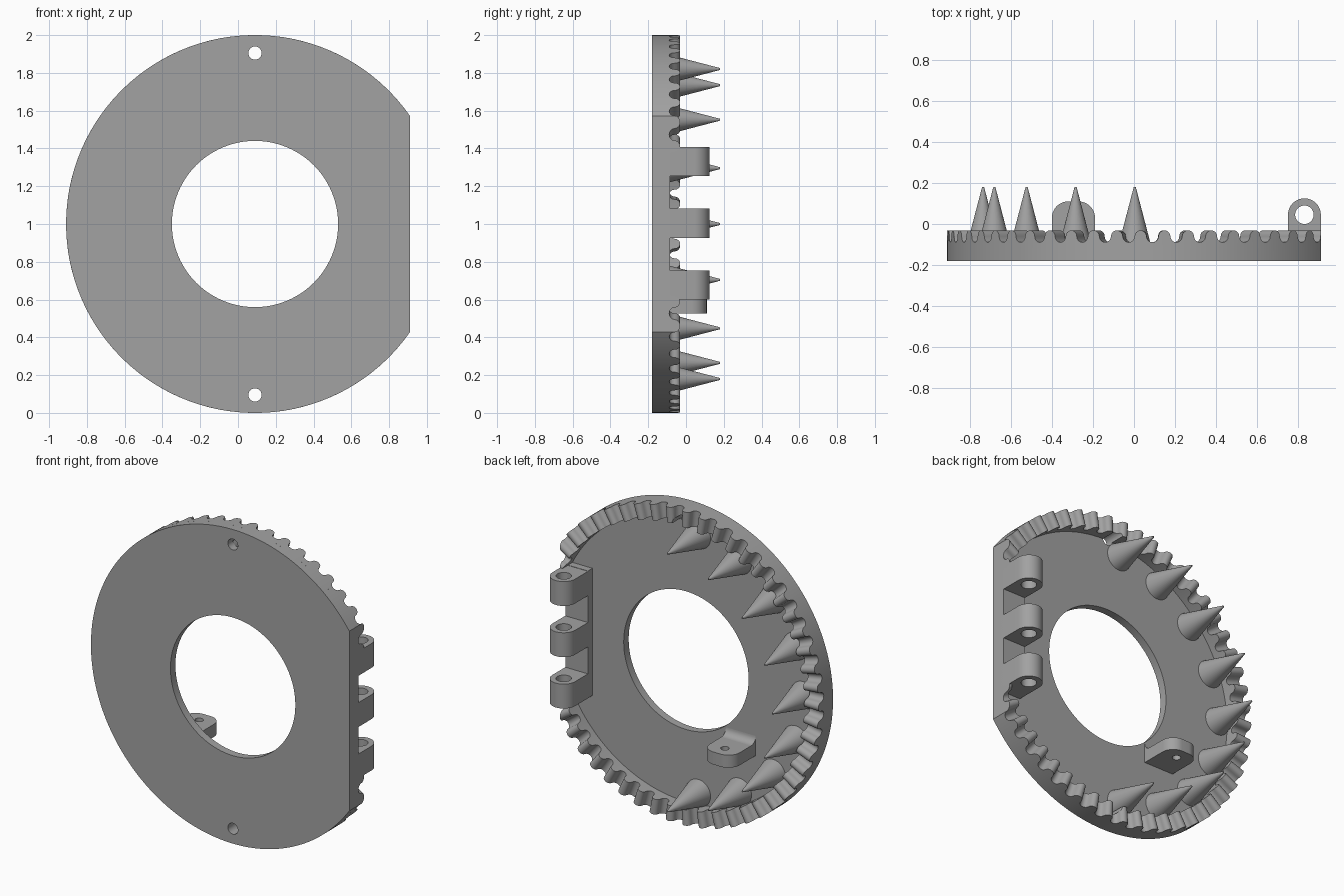
import bpy, bmesh
from math import sin, cos, pi, radians
from mathutils import Vector

if "Cube" in bpy.data.objects:
    bpy.data.objects.remove(bpy.data.objects["Cube"])

CX, CZ, R = 0.09, 1.0, 1.0
FRONT, FLOOR = -0.18, -0.13
FLAT_X = 0.91

grey = bpy.data.materials.new("plain grey")
grey.use_nodes = True
grey.diffuse_color = (0.36, 0.36, 0.36, 1)
grey.node_tree.nodes["Principled BSDF"].inputs["Base Color"].default_value = grey.diffuse_color


def finish(name, bm):
    bmesh.ops.recalc_face_normals(bm, faces=bm.faces)
    mesh = bpy.data.meshes.new(name)
    bm.to_mesh(mesh)
    bm.free()
    mesh.materials.append(grey)
    ob = bpy.data.objects.new(name, mesh)
    bpy.context.collection.objects.link(ob)
    return ob


def arc(cx, cy, r, a0, a1, n):
    return [(cx + r * cos(radians(a0 + (a1 - a0) * i / n)),
             cy + r * sin(radians(a0 + (a1 - a0) * i / n))) for i in range(n + 1)]


def circle(cx, cy, r, n=48):
    return arc(cx, cy, r, 0, 360, n)[:-1]


def prism(name, pts, axis, lo, hi):
    """Extrude a closed outline along one axis."""
    place = {"x": lambda u, v, t: (t, u, v),
             "y": lambda u, v, t: (u, t, v),
             "z": lambda u, v, t: (u, v, t)}[axis]
    bm = bmesh.new()
    a = [bm.verts.new(place(u, v, lo)) for u, v in pts]
    b = [bm.verts.new(place(u, v, hi)) for u, v in pts]
    bm.faces.new(a)
    bm.faces.new(b)
    for i in range(len(pts)):
        j = (i + 1) % len(pts)
        bm.faces.new((a[i], a[j], b[j], b[i]))
    return finish(name, bm)


def activate(ob):
    bpy.ops.object.select_all(action='DESELECT')
    ob.select_set(True)
    bpy.context.view_layer.objects.active = ob


def drill(ob, cutters):
    for c in cutters:
        c.hide_render = True
        mod = ob.modifiers.new("drill", 'BOOLEAN')
        mod.operation, mod.solver, mod.object = 'DIFFERENCE', 'EXACT', c
        activate(ob)
        bpy.ops.object.modifier_apply(modifier=mod.name)
        bpy.data.objects.remove(c)


def bolt_cutters():
    return [prism("bolt_cutter", circle(CX, CZ + s * 0.905, 0.035, 32), "y", -0.3, 0.1)
            for s in (-1, 1)]


parts = []

# Base plate: disc with one flat side, a large centre hole and two bolt holes
plate = prism("base_plate", arc(CX, CZ, R, 34.9, 325.1, 160), "y", FRONT, FLOOR)
drill(plate, [prism("centre_cutter", circle(CX, CZ, 0.44, 96), "y", -0.3, 0.1)] + bolt_cutters())
parts.append(plate)

# Toothed rim: crest and valley are alternating half circles
TEETH, STEPS, MID, RAD = 54, 8, -0.06, 0.029
pitch = 2 * pi / TEETH
wave = []
for k in range(STEPS):
    wave.append((-0.25 - 0.25 * cos(pi * k / STEPS) + 0.25, MID + RAD * sin(pi * k / STEPS)))
for k in range(STEPS):
    wave.append((0.5 - 0.25 * cos(pi * k / STEPS), MID - RAD * sin(pi * k / STEPS)))
bm = bmesh.new()
rows = []
for t in range(TEETH):
    for u, y in wave:
        a = pi + (t + u) * pitch
        rows.append([bm.verts.new((CX + r * cos(a), h, CZ + r * sin(a)))
                     for r, h in ((0.9, FLOOR), (0.9, y), (R, y), (R, FLOOR))])
for i, p in enumerate(rows):
    q = rows[(i + 1) % len(rows)]
    for k in range(4):
        m = (k + 1) % 4
        bm.faces.new((p[k], p[m], q[m], q[k]))
bmesh.ops.bisect_plane(bm, geom=bm.verts[:] + bm.edges[:] + bm.faces[:],
                       plane_co=Vector((FLAT_X, 0, 0)), plane_no=Vector((1, 0, 0)),
                       clear_outer=True)
bmesh.ops.holes_fill(bm, edges=[e for e in bm.edges if e.is_boundary], sides=0)
rim = finish("toothed_rim", bm)
drill(rim, bolt_cutters())
parts.append(rim)

# Spikes along the half opposite the flat side
for i in range(-4, 5):
    a = pi + radians(21 * i)
    bm = bmesh.new()
    bmesh.ops.create_cone(bm, cap_ends=True, segments=40, radius1=0.086, radius2=0.005, depth=0.31)
    for v in bm.verts:
        x, y, z = v.co
        v.co = (CX + 0.825 * cos(a) + x, FLOOR + 0.155 + z, CZ + 0.825 * sin(a) + y)
    parts.append(finish("spike", bm))

# Hinge bar and three knuckles on the flat side
parts.append(prism("hinge_bar", [(0.75, 0.6), (FLAT_X, 0.6), (FLAT_X, 1.41), (0.75, 1.41)],
                   "y", FLOOR, -0.085))
knuckle_outline = [(0.75, FLOOR), (FLAT_X, FLOOR)] + arc(0.83, 0.045, 0.08, 0, 180, 24)
for z in (0.6, 0.927, 1.253):
    knuckle = prism("hinge_knuckle", knuckle_outline, "z", z, z + 0.155)
    drill(knuckle, [prism("pin_cutter", circle(0.83, 0.045, 0.045), "z", z - 0.1, z + 0.3)])
    parts.append(knuckle)

# Small drilled bracket below the centre hole, with a fillet at its root
outline = [(-0.4, FLOOR), (-0.19, FLOOR)] + arc(-0.27, 0.03, 0.08, 0, 90, 12) \
    + arc(-0.32, 0.03, 0.08, 90, 180, 12)
bracket = prism("bracket", outline, "z", 0.525, 0.605)
drill(bracket, [prism("bracket_cutter", circle(-0.295, 0.03, 0.025, 32), "z", 0.4, 0.8)])
parts.append(bracket)
parts.append(prism("bracket_fillet", [(FLOOR, 0.605)] + arc(FLOOR + 0.045, 0.65, 0.045, 270, 180, 8),
                   "x", -0.4, -0.19))

for ob in parts:
    activate(ob)
    bpy.ops.object.shade_smooth_by_angle(angle=radians(30))
